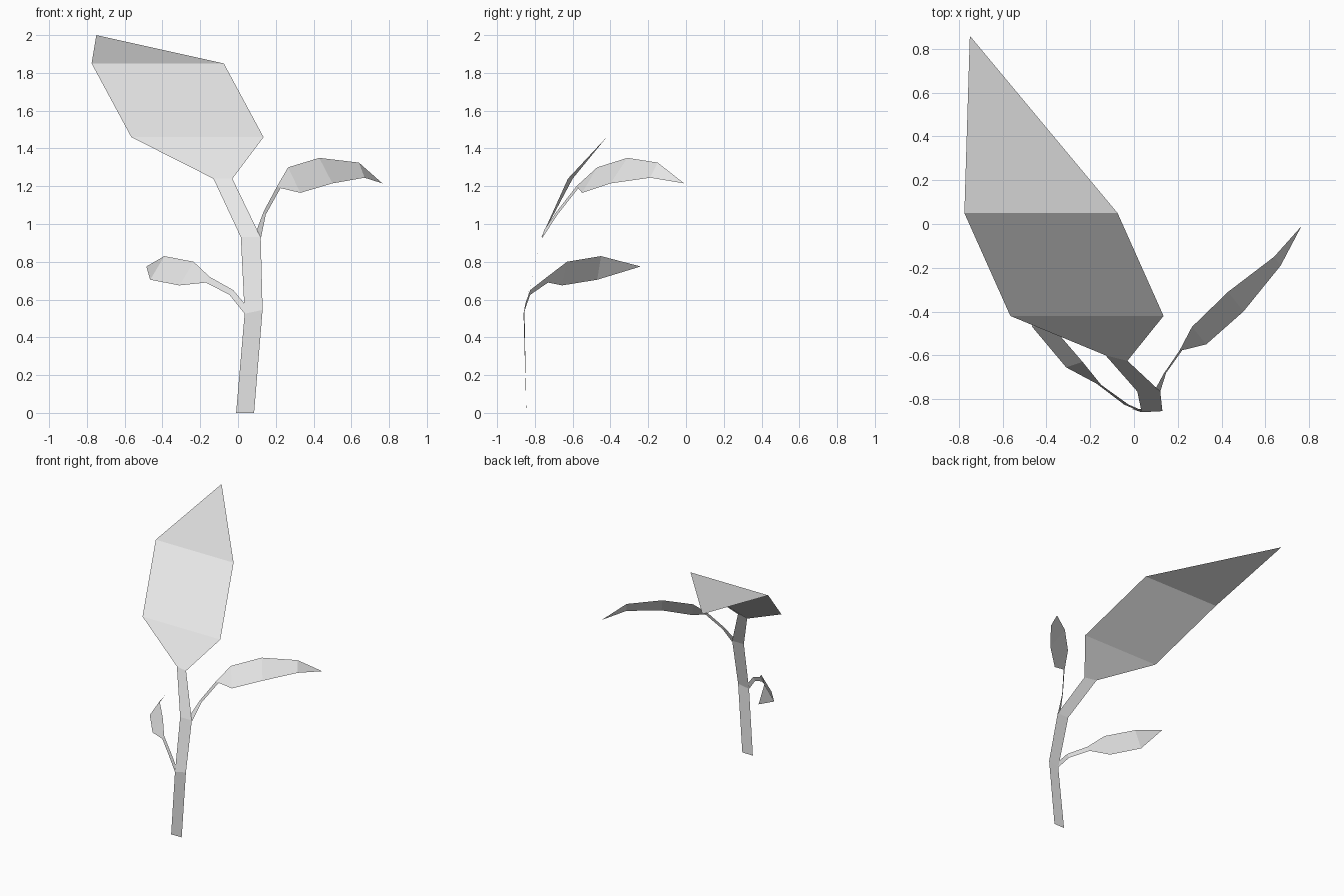
import bpy
import bmesh
from mathutils import Vector

# Remove the default cube
default_cube = bpy.data.objects.get("Cube")
if default_cube:
    bpy.data.objects.remove(default_cube, do_unlink=True)

# One pale grey for the whole plant
PALE_GREY = (0.8, 0.8, 0.8, 1)
grey = bpy.data.materials.new("pale grey")
grey.use_nodes = True
grey.diffuse_color = PALE_GREY
grey.node_tree.nodes["Principled BSDF"].inputs["Base Color"].default_value = PALE_GREY


def ribbon(name, first_edge, second_edge, tip=None):
    """Flat-shaded sheet between two edges, optionally closed by a pointed tip."""
    bm = bmesh.new()
    first = [bm.verts.new(Vector(point)) for point in first_edge]
    second = [bm.verts.new(Vector(point)) for point in second_edge]
    for i in range(len(first) - 1):
        bm.faces.new((first[i], second[i], second[i + 1], first[i + 1]))
    if tip:
        bm.faces.new((first[-1], second[-1], bm.verts.new(Vector(tip))))
    mesh = bpy.data.meshes.new(name)
    bm.to_mesh(mesh)
    bm.free()
    mesh.materials.append(grey)
    part = bpy.data.objects.new(name, mesh)
    bpy.context.collection.objects.link(part)
    return part


# Main stem, running up to the neck of the large leaf
neck_right = (-0.13, -0.6, 1.24)
neck_left = (-0.03, -0.625, 1.24)
ribbon("main_stem",
       [(-0.01, -0.845, 0), (0.035, -0.86, 0.525), (0.015, -0.765, 0.93), neck_right],
       [(0.085, -0.845, 0), (0.13, -0.855, 0.545), (0.12, -0.765, 0.93), neck_left])

# Large leaf, bending backwards to its tip
ribbon("large_leaf",
       [neck_right, (-0.565, -0.42, 1.46), (-0.775, 0.05, 1.85)],
       [neck_left, (0.135, -0.42, 1.46), (-0.075, 0.05, 1.85)],
       tip=(-0.75, 0.86, 2))

# Upper side leaf on the left, with its thin stalk
upper_base_top = (0.207, -0.58, 1.2)
upper_base_low = (0.225, -0.57, 1.19)
ribbon("left_stalk",
       [(0.1, -0.75, 0.97), (0.135, -0.685, 1.065), upper_base_top],
       [(0.12, -0.765, 0.92), (0.147, -0.68, 1.05), upper_base_low])
ribbon("left_leaf",
       [upper_base_top, (0.265, -0.47, 1.3), (0.43, -0.31, 1.35), (0.64, -0.15, 1.325)],
       [upper_base_low, (0.33, -0.55, 1.165), (0.5, -0.4, 1.215), (0.67, -0.19, 1.245)],
       tip=(0.765, -0.01, 1.215))

# Lower side leaf on the right, with its thin stalk
lower_base_top = (-0.15, -0.735, 0.72)
lower_base_low = (-0.17, -0.73, 0.69)
ribbon("right_stalk",
       [(0.033, -0.85, 0.58), (-0.025, -0.825, 0.65), lower_base_top],
       [(0.035, -0.86, 0.525), (-0.045, -0.825, 0.625), lower_base_low])
ribbon("right_leaf",
       [lower_base_top, (-0.235, -0.63, 0.8), (-0.39, -0.45, 0.83)],
       [lower_base_low, (-0.31, -0.655, 0.675), (-0.465, -0.47, 0.705)],
       tip=(-0.485, -0.24, 0.775))
